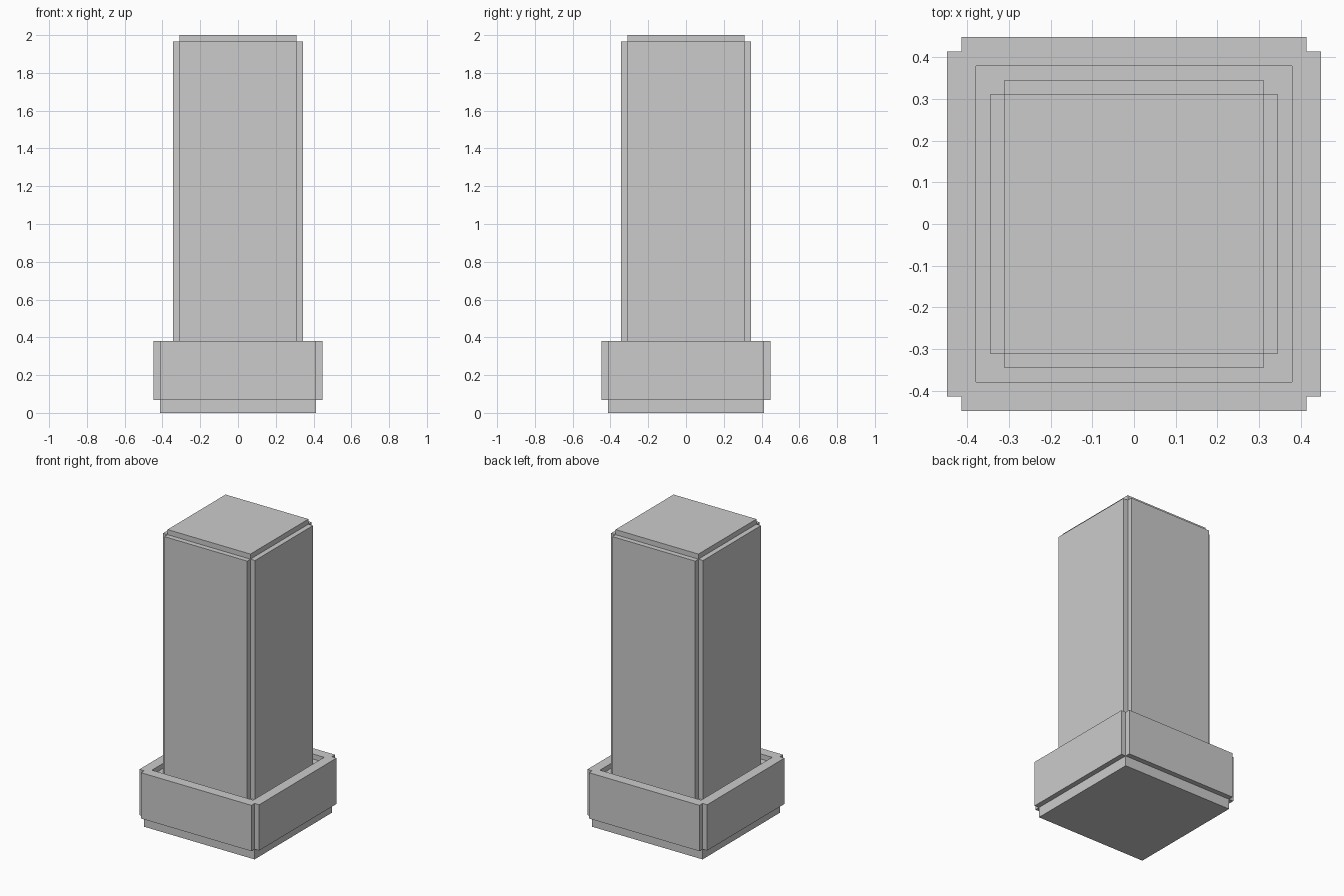
import bpy
import bmesh

if "Cube" in bpy.data.objects:
    bpy.data.objects.remove(bpy.data.objects["Cube"])

U = 2 / 58  # the whole model sits on a regular unit grid


def prism(name, outline, z0, z1):
    """Extrude a flat outline (in grid units) from z0 to z1."""
    bm = bmesh.new()
    face = bm.faces.new([bm.verts.new((x * U, y * U, z0 * U)) for x, y in outline])
    res = bmesh.ops.extrude_face_region(bm, geom=[face], use_keep_orig=True)
    top = [v for v in res["geom"] if isinstance(v, bmesh.types.BMVert)]
    bmesh.ops.translate(bm, verts=top, vec=(0, 0, (z1 - z0) * U))
    bmesh.ops.recalc_face_normals(bm, faces=bm.faces[:])
    mesh = bpy.data.meshes.new(name)
    bm.to_mesh(mesh)
    bm.free()
    obj = bpy.data.objects.new(name, mesh)
    bpy.context.collection.objects.link(obj)
    return obj


def square(r):
    return [(-r, -r), (r, -r), (r, r), (-r, r)]


def notched(r):
    """Square of half-width r with one unit cut out of every corner."""
    s = r - 1
    return [(-s, -r), (s, -r), (s, -s), (r, -s), (r, s), (s, s),
            (s, r), (-s, r), (-s, s), (-r, s), (-r, -s), (-s, -s)]


# Foot under the base
prism("foot", square(12), 0, 2)

# Base with raised side panels and a shallow square recess in its top
base = prism("base", notched(13), 2, 11)
cutter = prism("recess_cutter", square(11), 10, 13)
cutter.hide_render = True
cutter.hide_viewport = True
cut = base.modifiers.new("recess", 'BOOLEAN')
cut.operation = 'DIFFERENCE'
cut.solver = 'EXACT'
cut.object = cutter

# Column with side panels, standing in the recess
prism("column", notched(10), 10, 57)

# Cap: the column core rising past the panels
prism("column_cap", square(9), 57, 58)
